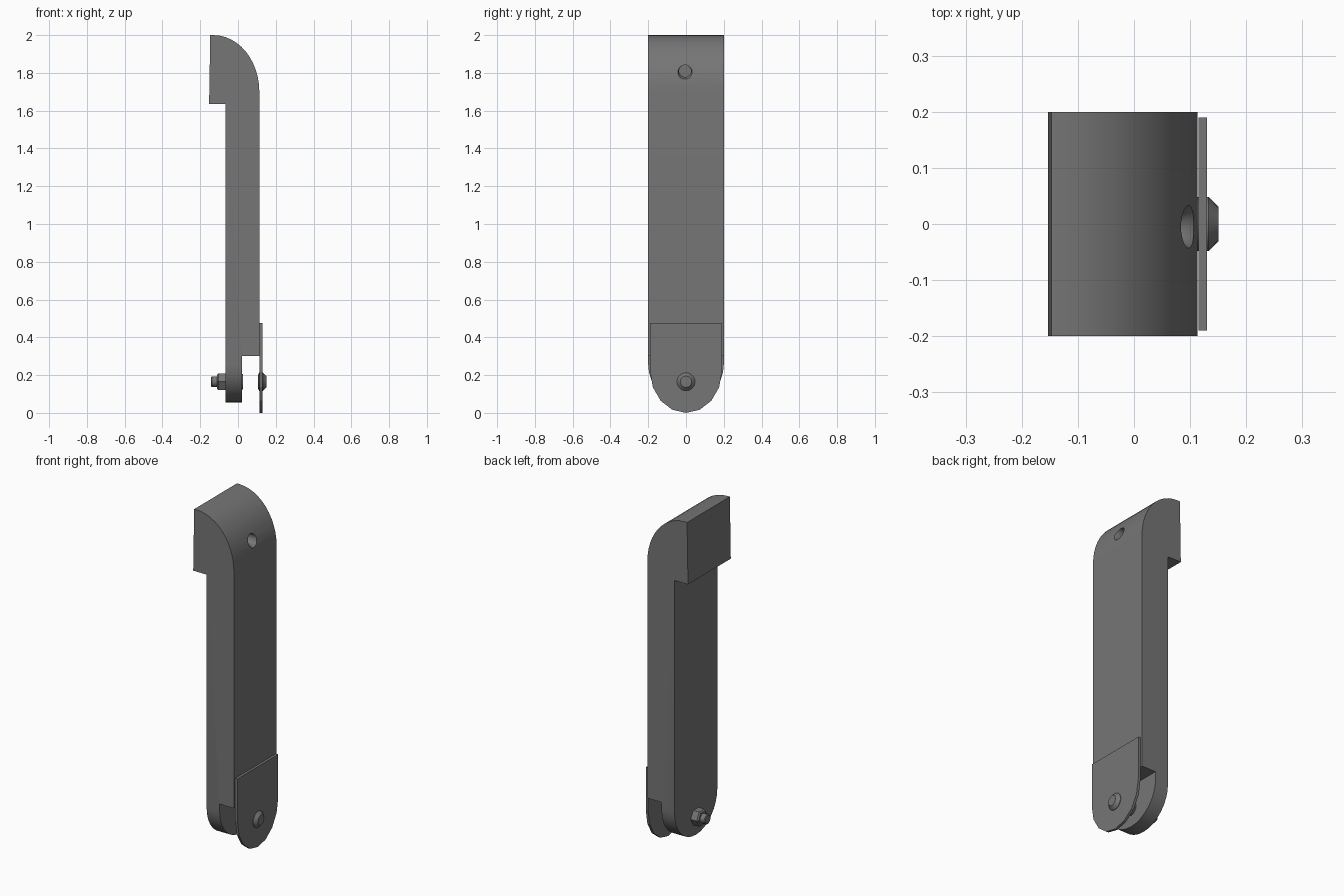
import bpy, bmesh, math

cube = bpy.data.objects.get("Cube")
if cube:
    bpy.data.objects.remove(cube, do_unlink=True)

grey = bpy.data.materials.new("dark_grey")
grey.use_nodes = True
COLOR = (0.18, 0.18, 0.18, 1)
grey.diffuse_color = COLOR
grey.node_tree.nodes["Principled BSDF"].inputs["Base Color"].default_value = COLOR


def finish(name, bm):
    bmesh.ops.recalc_face_normals(bm, faces=bm.faces)
    mesh = bpy.data.meshes.new(name)
    bm.to_mesh(mesh)
    bm.free()
    mesh.materials.append(grey)
    obj = bpy.data.objects.new(name, mesh)
    bpy.context.collection.objects.link(obj)
    return obj


def prism(name, outline, axis, lo, hi):
    """Extrude a 2D outline (with z second) along x or y."""
    bm = bmesh.new()
    place = (lambda a, z: (lo, a, z)) if axis == "x" else (lambda a, z: (a, lo, z))
    face = bm.faces.new([bm.verts.new(place(a, z)) for a, z in outline])
    new = bmesh.ops.extrude_face_region(bm, geom=[face])["geom"]
    shift = (hi - lo, 0, 0) if axis == "x" else (0, hi - lo, 0)
    bmesh.ops.translate(bm, vec=shift, verts=[v for v in new if isinstance(v, bmesh.types.BMVert)])
    return finish(name, bm)


def lathe(name, profile, y, z, sides):
    """Closed solid around an x-directed axis from (x, radius) points."""
    bm = bmesh.new()
    rings = []
    for x, r in profile:
        angles = [math.tau * i / sides for i in range(sides)]
        rings.append([bm.verts.new((x, y + r * math.cos(a), z + r * math.sin(a))) for a in angles])
    for a, b in zip(rings, rings[1:]):
        for i in range(sides):
            j = (i + 1) % sides
            bm.faces.new((a[i], a[j], b[j], b[i]))
    bm.faces.new(rings[0])
    bm.faces.new(rings[-1])
    return finish(name, bm)


def arc(cx, cz, rx, rz, start, end, steps):
    angles = [math.radians(start + (end - start) * i / steps) for i in range(steps + 1)]
    return [(cx + rx * math.cos(a), cz + rz * math.sin(a)) for a in angles]


def boolean(obj, cutter, operation):
    mod = obj.modifiers.new(operation.lower(), "BOOLEAN")
    mod.operation, mod.object, mod.solver = operation, cutter, "EXACT"
    bpy.context.view_layer.objects.active = obj
    bpy.ops.object.modifier_apply(modifier=mod.name)
    bpy.data.objects.remove(cutter, do_unlink=True)


def smooth(obj):
    bpy.ops.object.select_all(action="DESELECT")
    obj.select_set(True)
    bpy.context.view_layer.objects.active = obj
    bpy.ops.object.shade_smooth_by_angle(angle=math.radians(30))


# Hooked arm with a curved top and a stepped lower tongue
side = [(-0.147, 2.0)] + arc(-0.13, 1.70, 0.243, 0.3, 90, 0, 12)
side += [(0.113, 0.3), (0.02, 0.3), (0.02, 0), (-0.065, 0), (-0.065, 1.635), (-0.153, 1.635)]
arm = prism("arm", side, "y", -0.2, 0.2)

# Round the lower end of the arm
rounded = [(0.2, 2.1), (-0.2, 2.1)] + arc(0, 0.255, 0.2, 0.2, 180, 360, 16)
rounded = [(y * 1.0001, z) for y, z in rounded]
boolean(arm, prism("end_cutter", rounded, "x", -0.4, 0.4), "INTERSECT")

# Countersunk blind hole near the top
boolean(arm, lathe("hole_cutter", [(0.04, 0.032), (0.085, 0.032), (0.115, 0.048)], -0.005, 1.81, 24),
        "DIFFERENCE")
smooth(arm)

# Thin cover plate with a rounded lower end
plate = [(0.19, 0.475), (-0.19, 0.475)] + arc(0, 0.22, 0.19, 0.22, 180, 360, 8)
prism("cover_plate", plate, "x", 0.115, 0.13)

# Fasteners through the lower end
BOLT_Z = 0.165
smooth(lathe("plate_rivet", [(0.105, 0.035), (0.112, 0.048), (0.133, 0.048), (0.151, 0.03)], 0, BOLT_Z, 20))
smooth(lathe("bolt_head", [(0.015, 0.042), (0.027, 0.042)], 0, BOLT_Z, 20))
lathe("hex_nut", [(-0.111, 0.042), (-0.104, 0.05), (-0.06, 0.05)], 0, BOLT_Z, 6)
smooth(lathe("bolt_shaft", [(-0.143, 0.024), (-0.138, 0.028), (-0.06, 0.028)], 0, BOLT_Z, 16))
